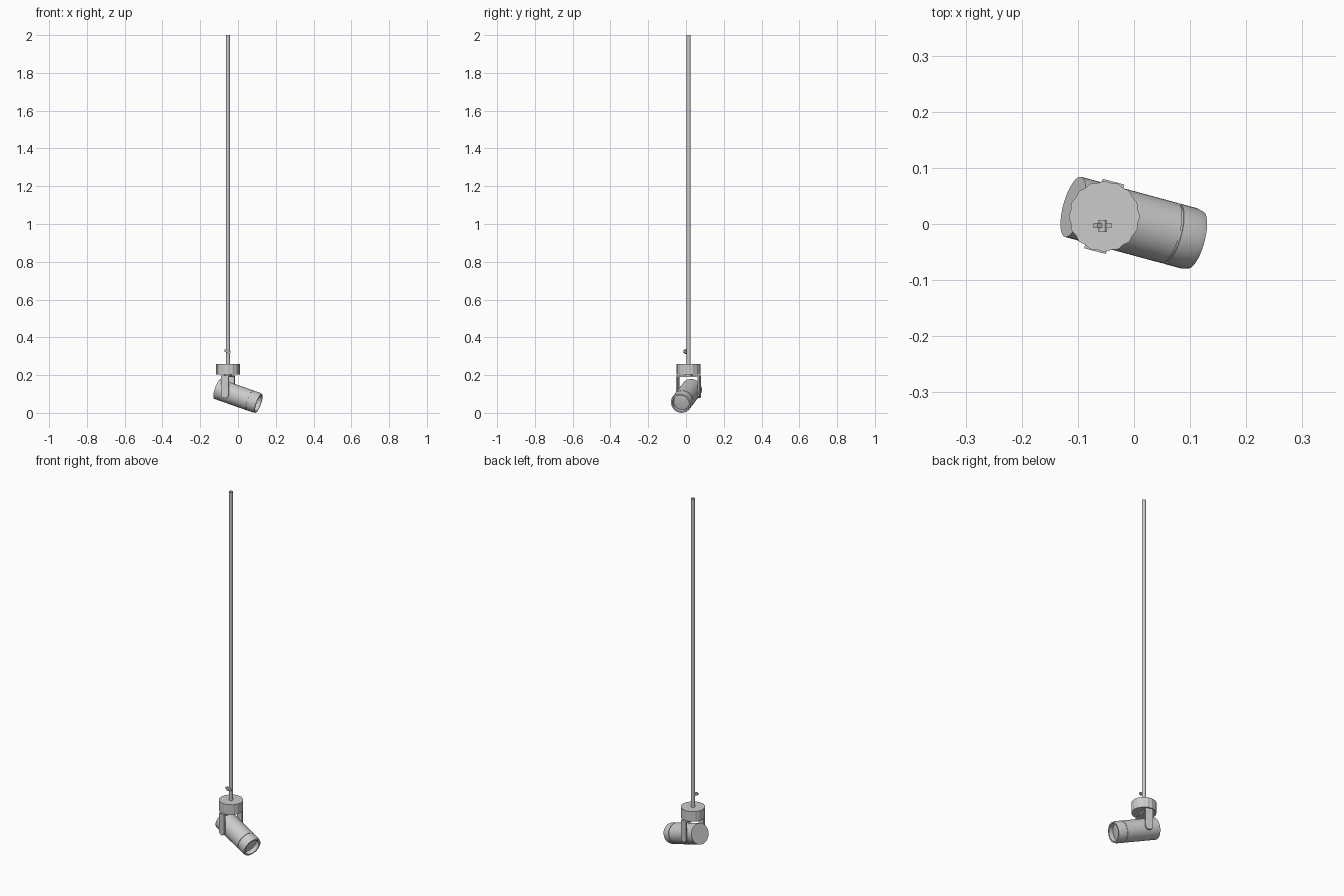
import bpy, bmesh, math
from mathutils import Vector, Matrix

if "Cube" in bpy.data.objects:
    bpy.data.objects.remove(bpy.data.objects["Cube"])

AXIS = Vector((-0.053, 0.0135, 0))     # pole / yoke axis
YAW = math.radians(-15)


def make(name, bm, mat=Matrix(), smooth=True):
    bmesh.ops.recalc_face_normals(bm, faces=bm.faces)
    me = bpy.data.meshes.new(name)
    bm.to_mesh(me)
    bm.free()
    ob = bpy.data.objects.new(name, me)
    bpy.context.collection.objects.link(ob)
    ob.matrix_world = mat
    if smooth:
        bpy.ops.object.select_all(action='DESELECT')
        ob.select_set(True)
        bpy.context.view_layer.objects.active = ob
        bpy.ops.object.shade_smooth_by_angle(angle=math.radians(30))
    return ob


def lathe(name, profile, n, mat=Matrix(), wave=0.0, lobes=1):
    """Revolve (radius, height) points round z; radius 0 closes to a point."""
    bm = bmesh.new()
    rings = []
    for r, h in profile:
        if r == 0:
            rings.append([bm.verts.new((0, 0, h))] * n)
            continue
        ring = []
        for i in range(n):
            a = 2 * math.pi * i / n
            q = r + wave * math.cos(lobes * a)
            ring.append(bm.verts.new((q * math.cos(a), q * math.sin(a), h)))
        rings.append(ring)
    for a, b in zip(rings, rings[1:]):
        for i in range(n):
            j = (i + 1) % n
            bm.faces.new(dict.fromkeys((a[i], a[j], b[j], b[i])))
    return make(name, bm, mat)


def prism(name, outline, depth, mat):
    """Extrude an (x, z) outline along y, centred on y = 0."""
    bm = bmesh.new()
    f = bm.faces.new([bm.verts.new((x, -depth / 2, z)) for x, z in outline])
    ext = bmesh.ops.extrude_face_region(bm, geom=[f])['geom']
    bmesh.ops.translate(bm, vec=(0, depth, 0),
                        verts=[v for v in ext if isinstance(v, bmesh.types.BMVert)])
    return make(name, bm, mat)


base = Matrix.Translation(AXIS)
yoke = base @ Matrix.Rotation(YAW, 4, 'Z')

# Long open-ended tube
lathe("pole", [(0.0105, 0.25), (0.0105, 2.0)], 20, base)

# Scalloped round housing under the pole
lathe("housing", [(0, 0.203), (0.062, 0.203), (0.062, 0.26), (0, 0.26)], 96,
      base, wave=0.0012, lobes=16)
lathe("swivel_spacer", [(0, 0.19), (0.02, 0.19), (0.02, 0.205), (0, 0.205)], 24, base)

# Yoke: top plate and two round-ended arms
prism("yoke_plate", [(-0.02, 0.19), (0.02, 0.19), (0.02, 0.198), (-0.02, 0.198)],
      0.128, yoke)
arc = [(-0.02 * math.cos(math.pi * i / 12), 0.098 - 0.02 * math.sin(math.pi * i / 12))
       for i in range(13)]
for side, label in ((-1, "front"), (1, "back")):
    prism(f"yoke_arm_{label}", arc + [(0.02, 0.198), (-0.02, 0.198)], 0.009,
          yoke @ Matrix.Translation((0, side * 0.0595, 0)))

# Tilted lamp barrel with groove, bezel and recessed lens
back, front = Vector((-0.1085, 0.0305, 0.127)), Vector((0.109, -0.0285, 0.0503))
d = front - back
L = d.length
aim = Matrix.Translation(back) @ d.to_track_quat('Z', 'Y').to_matrix().to_4x4()
g = L * 0.79
lathe("lamp_barrel", [(0, 0), (0.0555, 0), (0.0555, g), (0.053, g), (0.053, g + 0.004),
                      (0.0555, g + 0.004), (0.0555, L - 0.012), (0.0525, L),
                      (0.045, L), (0.043, L - 0.022)], 40, aim)
lathe("lens", [(0.043, L - 0.022), (0.025, L - 0.019), (0, L - 0.018)], 40, aim)

# Wing screw clamped on the pole front
screw = Matrix.Translation((-0.056, -0.003, 0.325)) @ Matrix.Rotation(math.radians(25), 4, 'Y')
lathe("screw_shank", [(0, -0.01), (0.007, -0.01), (0.007, 0.011), (0, 0.011)], 16,
      screw @ Matrix.Rotation(math.pi / 2, 4, 'X'))
for s in (-1, 1):
    prism("screw_wing", [(s * 0.004, -0.006), (s * 0.014, -0.008), (s * 0.018, 0),
                         (s * 0.014, 0.008), (s * 0.004, 0.006)], 0.009, screw)
